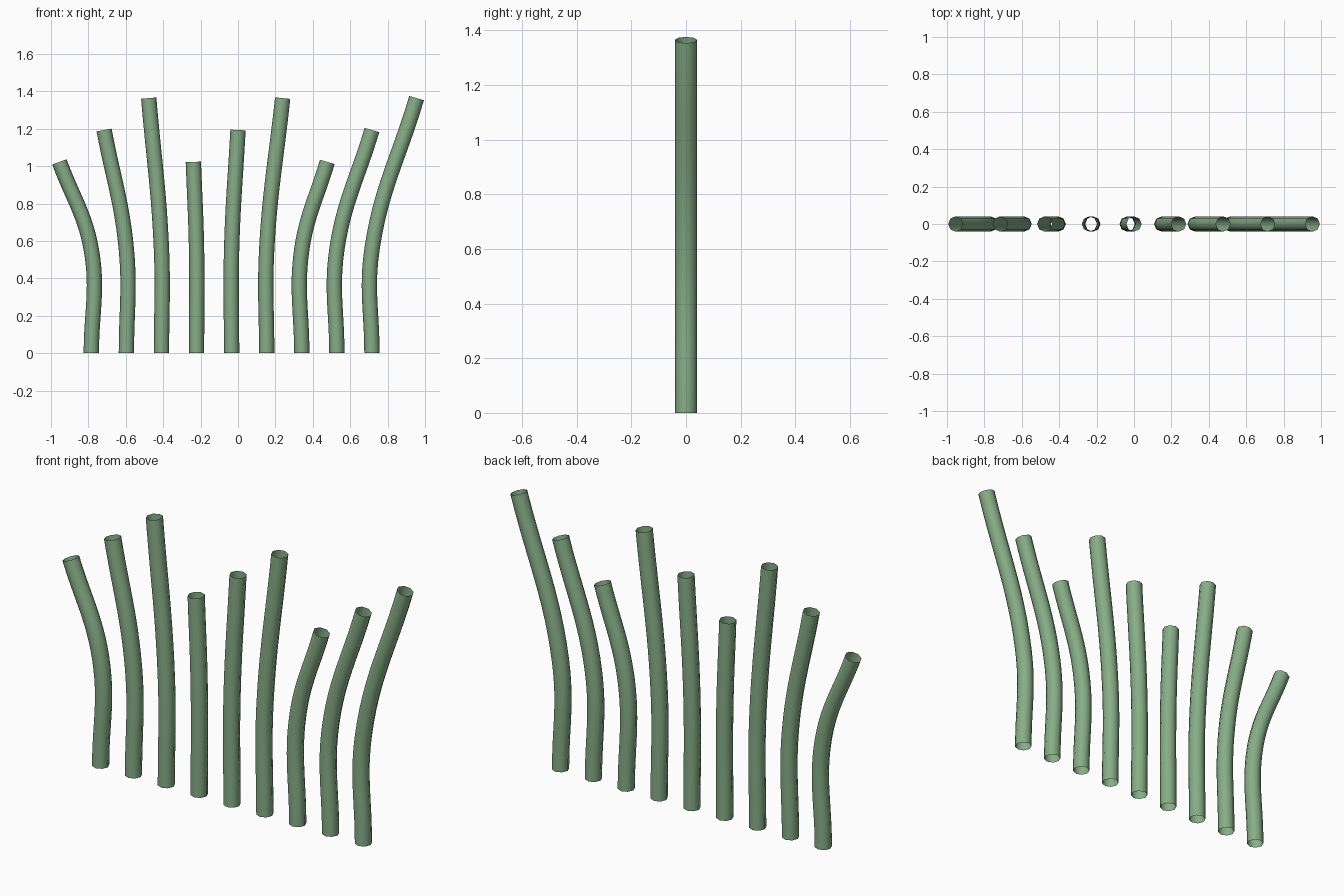
import bpy

if "Cube" in bpy.data.objects:
    bpy.data.objects.remove(bpy.data.objects["Cube"])

S = 0.8525  # overall scale

green = bpy.data.materials.new("stem_green")
green.diffuse_color = (0.24, 0.42, 0.24, 1)
green.use_nodes = True
green.node_tree.nodes["Principled BSDF"].inputs["Base Color"].default_value = green.diffuse_color


def stem(i):
    # Open tube: upright lower half, upper half leaning outwards
    base_x = 0.22 * (i - 4) - 0.04
    lean = 0.06 * (i - 4) + 0.04
    height = 1.2 + 0.2 * (i % 3)
    points = [(base_x, 0), (base_x, 0.65), (base_x + lean, height)]

    curve = bpy.data.curves.new(f"stem_{i + 1}", 'CURVE')
    curve.dimensions = '3D'
    curve.bevel_depth = 0.048 * S
    curve.bevel_resolution = 2
    curve.resolution_u = 12
    spline = curve.splines.new('BEZIER')
    spline.bezier_points.add(2)
    for bp, (x, z) in zip(spline.bezier_points, points):
        bp.co = (x * S, 0, z * S)
        bp.handle_left_type = bp.handle_right_type = 'AUTO'
    curve.materials.append(green)
    obj = bpy.data.objects.new(f"stem_{i + 1}", curve)
    bpy.context.collection.objects.link(obj)


# Row of nine stems in three repeating heights
for i in range(9):
    stem(i)
